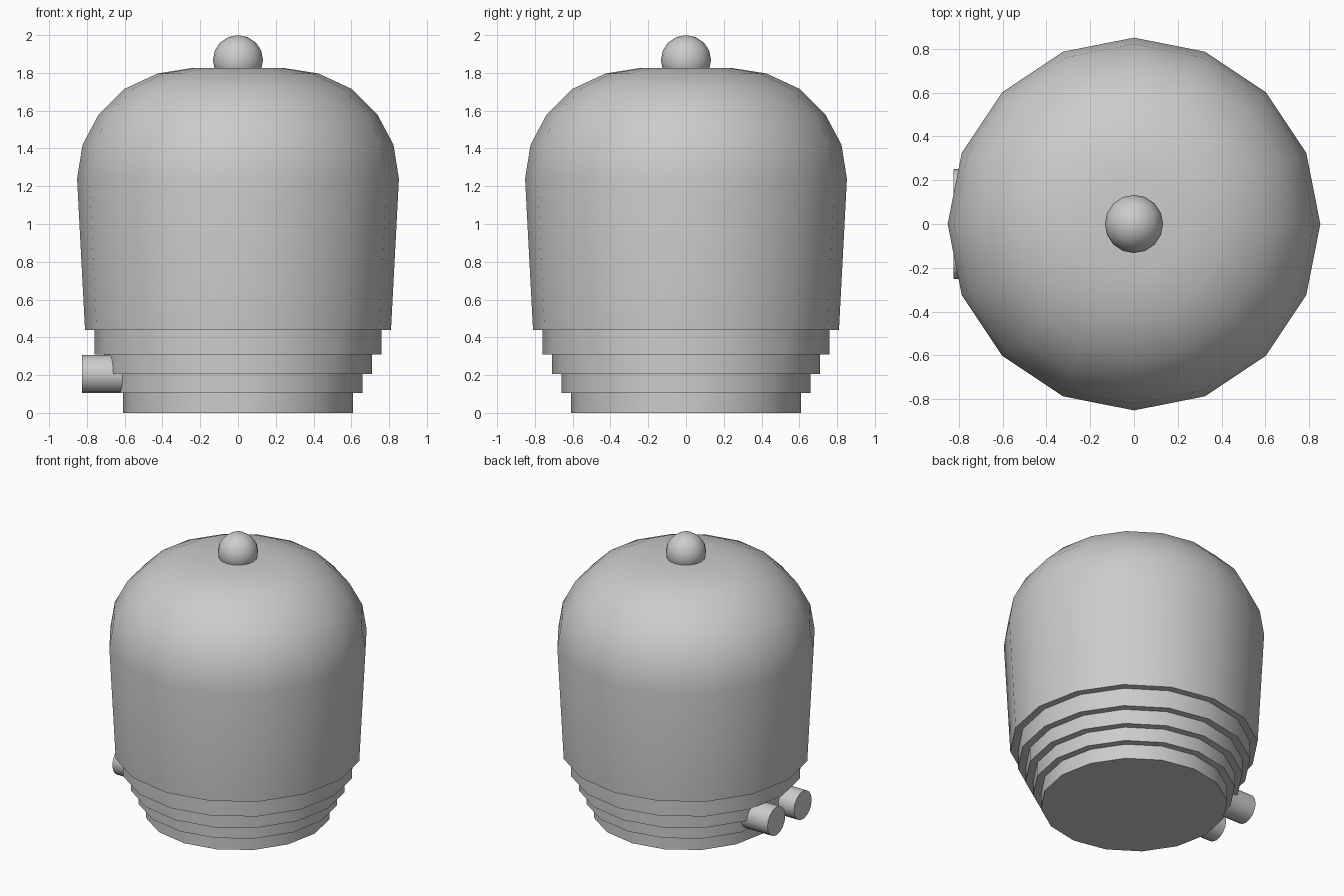
import bpy, math

if "Cube" in bpy.data.objects:
    bpy.data.objects.remove(bpy.data.objects["Cube"])

SIDES = 16


def smooth(obj):
    bpy.ops.object.select_all(action='DESELECT')
    obj.select_set(True)
    bpy.context.view_layer.objects.active = obj
    bpy.ops.object.shade_smooth_by_angle(angle=math.radians(40))


def lathe(name, profile):
    """Revolve (radius, z) points, closing both ends with a flat cap."""
    verts, faces = [], []
    for r, z in profile:
        for i in range(SIDES):
            a = 2 * math.pi * i / SIDES
            verts.append((r * math.cos(a), r * math.sin(a), z))
    for k in range(len(profile) - 1):
        for i in range(SIDES):
            j = (i + 1) % SIDES
            a, b = k * SIDES, (k + 1) * SIDES
            faces.append((a + i, a + j, b + j, b + i))
    last = (len(profile) - 1) * SIDES
    faces.append(tuple(reversed(range(SIDES))))
    faces.append(tuple(range(last, last + SIDES)))
    mesh = bpy.data.meshes.new(name)
    mesh.from_pydata(verts, [], faces)
    obj = bpy.data.objects.new(name, mesh)
    bpy.context.collection.objects.link(obj)
    smooth(obj)
    return obj


# Stepped base and domed shell in one profile
steps = [(0.61, 0.0, 0.105), (0.66, 0.105, 0.205), (0.71, 0.205, 0.31), (0.76, 0.31, 0.44)]
profile = [(r, z) for r, lo, hi in steps for z in (lo, hi)]
profile += [(0.81, 0.44), (0.852, 1.24), (0.823, 1.42), (0.738, 1.58),
            (0.602, 1.715), (0.425, 1.797), (0.235, 1.827)]
lathe("domed_body", profile)

# Ball knob on top
bpy.ops.mesh.primitive_uv_sphere_add(segments=16, ring_count=8, radius=0.133,
                                     location=(0, 0, 1.867))
knob = bpy.context.object
knob.name = "top_knob"
smooth(knob)

# Two short pipes on the left side
for label, y in (("front", -0.15), ("back", 0.15)):
    bpy.ops.mesh.primitive_cylinder_add(vertices=16, radius=0.101, depth=0.285,
                                        location=(-0.6825, y, 0.205),
                                        rotation=(0, math.pi / 2, 0))
    pipe = bpy.context.object
    pipe.name = label + "_pipe"
    smooth(pipe)
